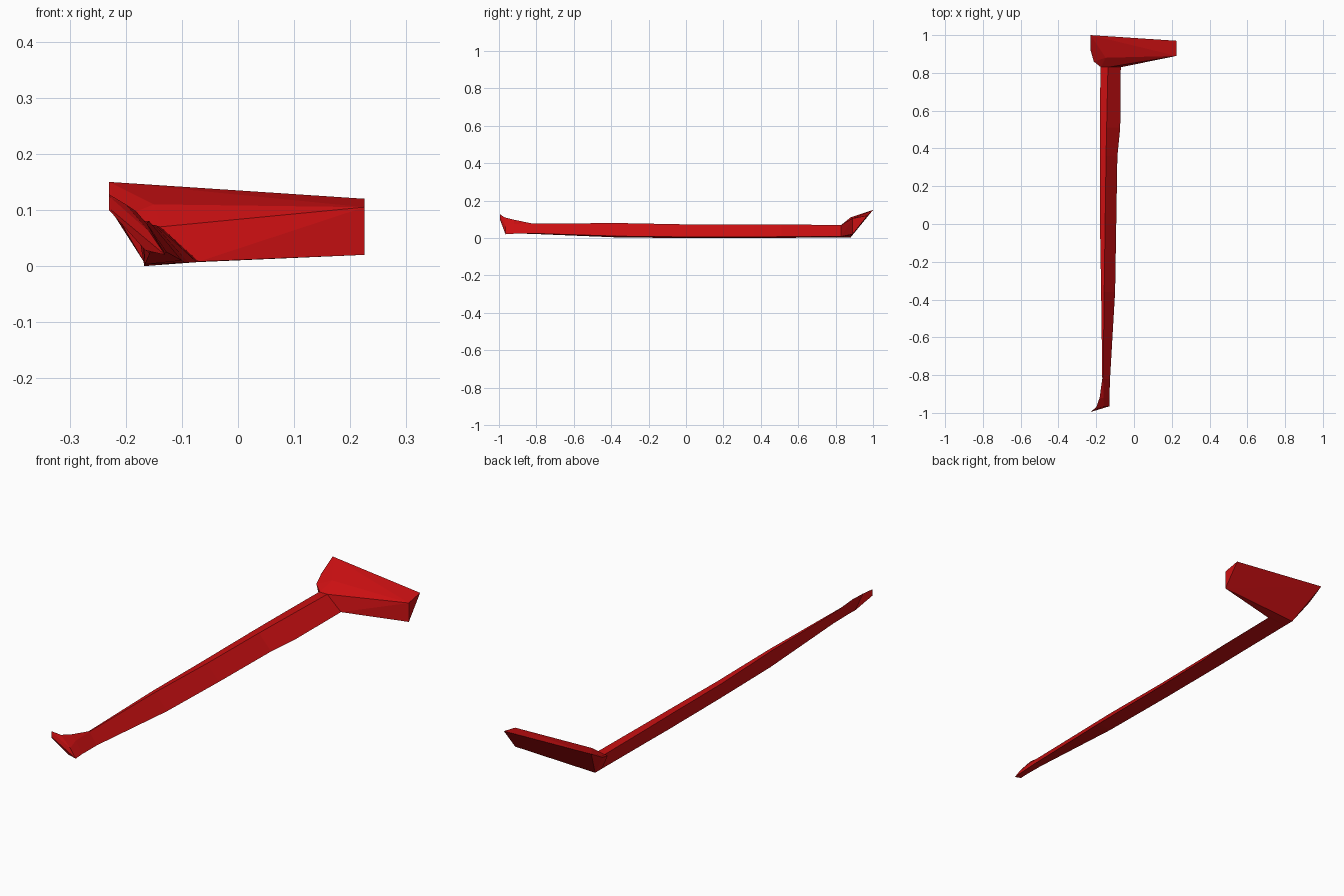
import bpy, bmesh

if "Cube" in bpy.data.objects:
    bpy.data.objects.remove(bpy.data.objects["Cube"], do_unlink=True)

# Single red paint
RED = (0.6, 0.005, 0.006, 1.0)
paint = bpy.data.materials.new("red_paint")
paint.use_nodes = True
paint.diffuse_color = RED
paint.node_tree.nodes["Principled BSDF"].inputs["Base Color"].default_value = RED


def finish(bm, name):
    bmesh.ops.recalc_face_normals(bm, faces=bm.faces)
    mesh = bpy.data.meshes.new(name)
    bm.to_mesh(mesh)
    bm.free()
    mesh.materials.append(paint)
    obj = bpy.data.objects.new(name, mesh)
    bpy.context.collection.objects.link(obj)
    return obj


def loft(name, loops):
    """Skin a row of four-cornered loops and cap both ends."""
    bm = bmesh.new()
    rings = [[bm.verts.new(p) for p in loop] for loop in loops]
    for a, b in zip(rings, rings[1:]):
        for i in range(4):
            j = (i + 1) % 4
            bm.faces.new((a[i], a[j], b[j], b[i]))
    bm.faces.new(rings[0])
    bm.faces.new(rings[-1])
    return finish(bm, name)


def hull(name, points):
    """Faceted solid around a few corner points."""
    bm = bmesh.new()
    for p in points:
        bm.verts.new(p)
    res = bmesh.ops.convex_hull(bm, input=bm.verts)
    spare = {v for v in res["geom_interior"] if isinstance(v, bmesh.types.BMVert)}
    bmesh.ops.delete(bm, geom=list(spare), context="VERTS")
    return finish(bm, name)


def section(y, left, ridge, foot, heel, top, foot_z, heel_z):
    """Bar section: top strip, sloped outer face, underside, inner face."""
    return [(left, y, top), (ridge, y, top), (foot, y, foot_z), (heel, y, heel_z)]


# Long sill bar, narrowing toward the front
bar = [
    section(0.83, -0.178, -0.138, -0.07, -0.165, 0.07, 0.008, 0.003),
    section(0.51, -0.18, -0.145, -0.073, -0.166, 0.072, 0.007, 0.001),
    section(0.36, -0.18, -0.148, -0.088, -0.167, 0.073, 0.006, 0.0),
    section(0.0, -0.18, -0.153, -0.094, -0.167, 0.073, 0.006, 0.0),
    section(-0.36, -0.174, -0.158, -0.1, -0.166, 0.08, 0.01, 0.003),
    section(-0.82, -0.168, -0.163, -0.127, -0.158, 0.077, 0.025, 0.022),
]
loft("sill_bar", bar)

# Front end, curling inward and up to a thin tip
loft("front_flick", [
    bar[-1],
    [(-0.182, -0.92, 0.098), (-0.162, -0.92, 0.075),
     (-0.13, -0.92, 0.023), (-0.16, -0.92, 0.025)],
    [(-0.2, -0.97, 0.11), (-0.157, -0.965, 0.06),
     (-0.13, -0.965, 0.02), (-0.165, -0.965, 0.028)],
    [(-0.23, -0.995, 0.128), (-0.227, -0.994, 0.122),
     (-0.226, -0.994, 0.1), (-0.23, -0.995, 0.1)],
])

# Wide wedge across the rear end
hull("rear_wedge", [
    (-0.165, 0.88, 0.003), (-0.07, 0.83, 0.008), (0.225, 0.89, 0.02),
    (-0.138, 0.83, 0.07), (0.225, 0.89, 0.105), (-0.175, 0.83, 0.07),
    (-0.165, 0.83, 0.003), (-0.213, 0.86, 0.085), (-0.23, 0.92, 0.105),
    (-0.15, 0.88, 0.11), (-0.23, 1.0, 0.15), (0.225, 0.97, 0.12),
])
